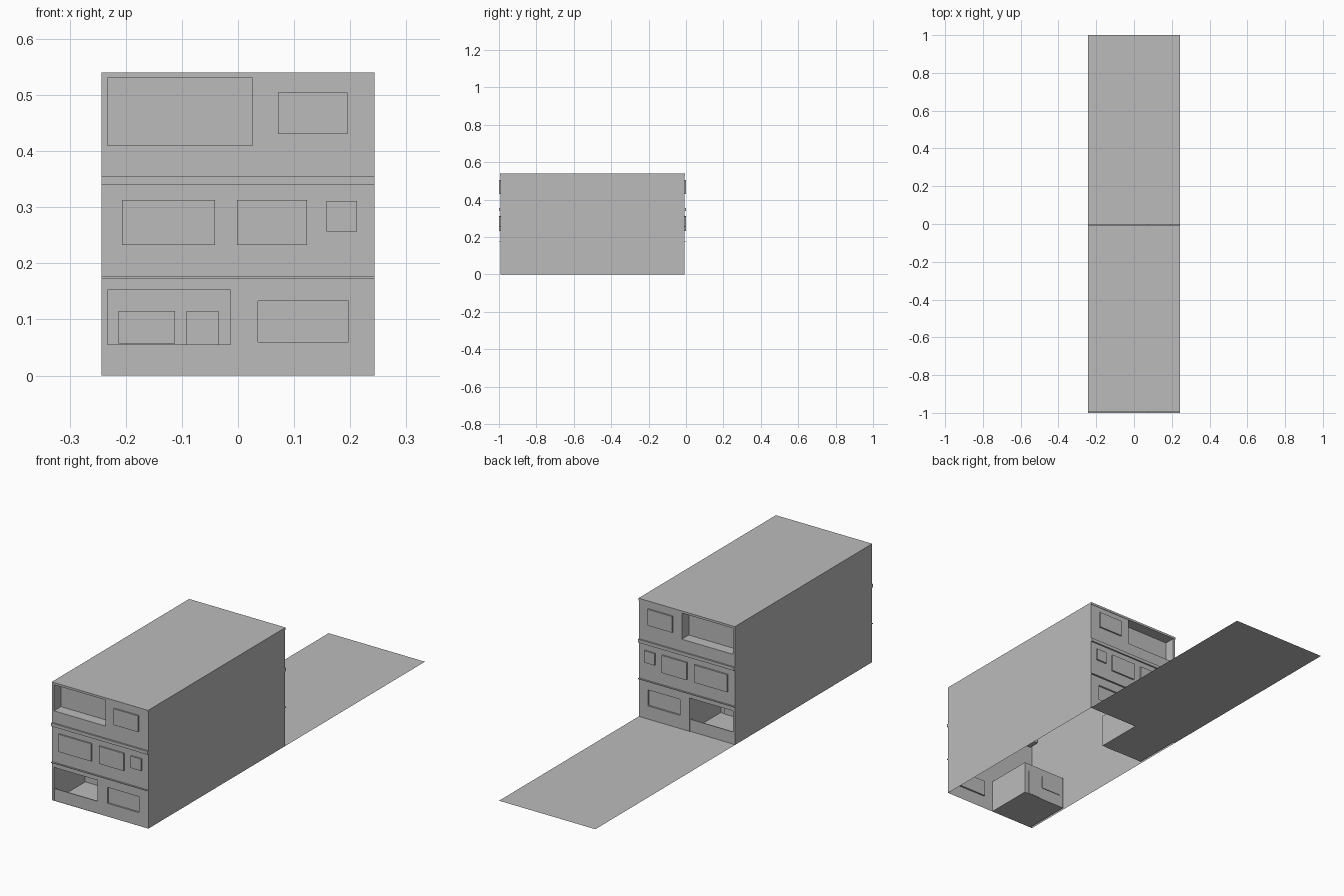
import bpy, bmesh

cube = bpy.data.objects.get("Cube")
if cube:
    bpy.data.objects.remove(cube, do_unlink=True)

grey = bpy.data.materials.new("plain_grey")
grey.use_nodes = True
grey.diffuse_color = (0.5, 0.5, 0.5, 1)
grey.node_tree.nodes["Principled BSDF"].inputs["Base Color"].default_value = (0.5, 0.5, 0.5, 1)

W, H = 0.243, 0.54      # half width and height of the block
MID = -0.5              # the block's centre along y
FACE = -0.493           # wall plane, relative to the centre
EDGE = -0.5             # outermost trim plane


def quad(bm, *pts):
    bm.faces.new([bm.verts.new(p) for p in pts])


def pane(bm, x0, x1, z0, z1, y):
    quad(bm, (x0, y, z0), (x1, y, z0), (x1, y, z1), (x0, y, z1))


def box(bm, x0, x1, z0, z1, y0, y1):
    v = [bm.verts.new((x, y, z)) for x in (x0, x1) for y in (y0, y1) for z in (z0, z1)]
    for f in ((0, 1, 3, 2), (4, 6, 7, 5), (0, 4, 5, 1), (2, 3, 7, 6), (0, 2, 6, 4), (1, 5, 7, 3)):
        bm.faces.new([v[i] for i in f])


def recess(bm, x0, x1, z0, z1, depth):
    """Open-fronted niche behind the wall plane."""
    a, b = FACE, FACE + depth
    pane(bm, x0, x1, z0, z1, b)
    quad(bm, (x0, a, z0), (x0, b, z0), (x0, b, z1), (x0, a, z1))
    quad(bm, (x1, a, z0), (x1, a, z1), (x1, b, z1), (x1, b, z0))
    quad(bm, (x0, a, z0), (x1, a, z0), (x1, b, z0), (x0, b, z0))
    quad(bm, (x0, a, z1), (x0, b, z1), (x1, b, z1), (x1, a, z1))


def finish(name, bm, mirror=True):
    me = bpy.data.meshes.new(name)
    bm.to_mesh(me)
    bm.free()
    me.materials.append(grey)
    ob = bpy.data.objects.new(name, me)
    bpy.context.collection.objects.link(ob)
    if mirror:          # repeat the front on the back
        ob.location.y = MID
        mod = ob.modifiers.new("Mirror", 'MIRROR')
        mod.use_axis = (False, True, False)
        mod.use_mirror_merge = False
    return ob


# Facade wall with its niches: porch, upper loggia, ground floor window
PORCH = (-0.233, -0.013, 0, 0.152, 0.225)
niches = [PORCH, (-0.233, 0.026, 0.41, 0.53, 0.05), (0.036, 0.197, 0.06, 0.133, 0.008)]
xs = sorted({-W, W, *[n[0] for n in niches], *[n[1] for n in niches]})
zs = sorted({0, H, *[n[2] for n in niches], *[n[3] for n in niches]})
bm = bmesh.new()
for x0, x1 in zip(xs, xs[1:]):
    for z0, z1 in zip(zs, zs[1:]):
        cx, cz = (x0 + x1) / 2, (z0 + z1) / 2
        if not any(n[0] < cx < n[1] and n[2] < cz < n[3] for n in niches):
            pane(bm, x0, x1, z0, z1, FACE)
bmesh.ops.remove_doubles(bm, verts=bm.verts, dist=0.0001)
for n in niches:
    recess(bm, *n)
finish("facade", bm)

# Projecting windows of the upper floors
bm = bmesh.new()
for x0, x1, z0, z1 in ((0.071, 0.195, 0.43, 0.504), (-0.207, -0.041, 0.233, 0.313),
                       (-0.002, 0.123, 0.233, 0.313), (0.158, 0.212, 0.257, 0.311)):
    box(bm, x0, x1, z0, z1, EDGE, FACE)
finish("windows", bm)

# Floor bands and roof edge
bm = bmesh.new()
for z0, z1, y in ((0.34, 0.355, EDGE), (0.173, 0.176, EDGE), (0.53, H, FACE - 0.002)):
    box(bm, -W, W, z0, z1, y, FACE)
finish("floor_bands", bm)

# Porch parapet, and the window and door at the back of the porch
bm = bmesh.new()
box(bm, PORCH[0], PORCH[1], 0, 0.055, FACE + 0.002, FACE + 0.006)
finish("porch_parapet", bm)
bm = bmesh.new()
back = FACE + PORCH[4]
for x0, x1, z0, z1 in ((-0.213, -0.112, 0.057, 0.115), (-0.092, -0.035, 0.001, 0.115)):
    box(bm, x0, x1, z0, z1, back - 0.005, back + 0.003)
finish("porch_window_and_door", bm)

# Side walls and roof; the block is open underneath
y0, y1 = MID + FACE, MID - FACE
bm = bmesh.new()
quad(bm, (W, y0, 0), (W, y1, 0), (W, y1, H), (W, y0, H))
quad(bm, (-W, y0, 0), (-W, y0, H), (-W, y1, H), (-W, y1, 0))
finish("side_walls", bm, False)
bm = bmesh.new()
quad(bm, (-W, y0, H), (W, y0, H), (W, y1, H), (-W, y1, H))
finish("roof", bm, False)

# Flat yard behind the block
bm = bmesh.new()
quad(bm, (-W, y1, 0), (W, y1, 0), (W, 1, 0), (-W, 1, 0))
finish("yard", bm, False)
